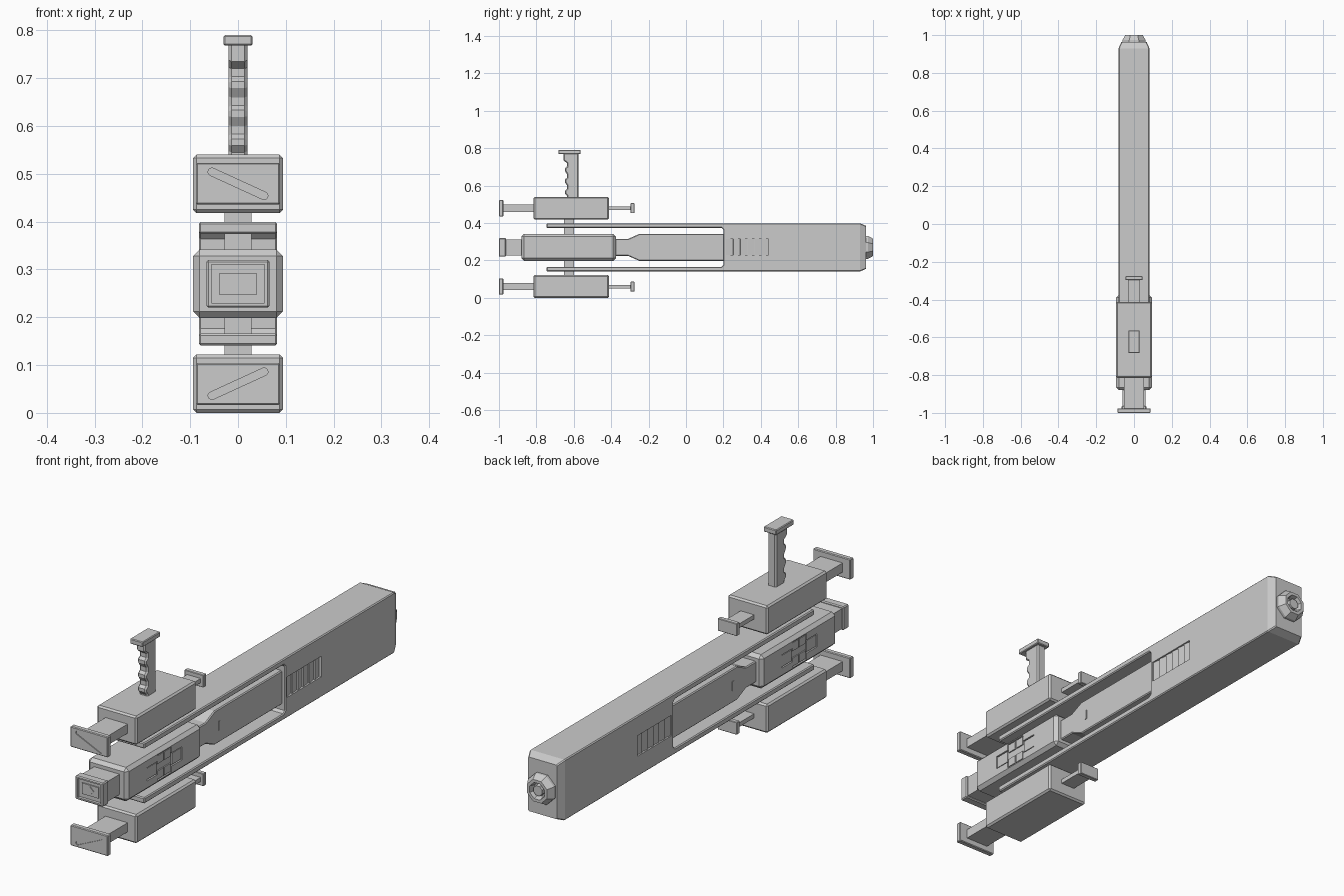
import bpy, bmesh, math
from mathutils import Vector, Matrix

if "Cube" in bpy.data.objects:
    bpy.data.objects.remove(bpy.data.objects["Cube"])

ZC = 0.27  # height of the horizontal symmetry plane

grey = bpy.data.materials.new("grey metal")
grey.diffuse_color = (0.6, 0.6, 0.6, 1)
grey.use_nodes = True
grey.node_tree.nodes["Principled BSDF"].inputs["Base Color"].default_value = grey.diffuse_color


def make(name, bm, bevel=0.0, angle=50):
    bmesh.ops.recalc_face_normals(bm, faces=bm.faces)
    me = bpy.data.meshes.new(name)
    bm.to_mesh(me)
    bm.free()
    me.materials.append(grey)
    ob = bpy.data.objects.new(name, me)
    bpy.context.collection.objects.link(ob)
    if bevel:
        m = ob.modifiers.new("chamfer", 'BEVEL')
        m.width, m.segments = bevel, 1
        m.limit_method, m.angle_limit = 'ANGLE', math.radians(angle)
    return ob


def box(name, x, y, z, bevel=0.0, turn=0.0):
    """Box from (min, max) pairs, optionally turned about z."""
    bm = bmesh.new()
    bmesh.ops.create_cube(bm, size=1)
    size = [b - a for a, b in (x, y, z)]
    mid = Vector([(a + b) / 2 for a, b in (x, y, z)])
    bmesh.ops.scale(bm, vec=size, verts=bm.verts)
    bm.transform(Matrix.Translation(mid) @ Matrix.Rotation(turn, 4, 'Z'))
    return make(name, bm, bevel)


def prism_mesh(points, a, b, axis='x'):
    """Extrude a (y, z) profile along x, or an (x, z) profile along y."""
    place = (lambda p: (a, p[0], p[1])) if axis == 'x' else (lambda p: (p[0], a, p[1]))
    bm = bmesh.new()
    f = bm.faces.new([bm.verts.new(place(p)) for p in points])
    r = bmesh.ops.extrude_face_region(bm, geom=[f])
    d = (b - a, 0, 0) if axis == 'x' else (0, b - a, 0)
    bmesh.ops.translate(bm, vec=d, verts=[v for v in r['geom'] if isinstance(v, bmesh.types.BMVert)])
    return bm


def mirrored(upper):
    """Close a (y, height) half profile below the symmetry plane."""
    return [(y, ZC + h) for y, h in upper] + [(y, ZC - h) for y, h in reversed(upper)]


def cut(target, cutter):
    cutter.hide_render = True
    cutter.hide_viewport = True
    m = target.modifiers.new("cut", 'BOOLEAN')
    m.operation, m.object, m.solver = 'DIFFERENCE', cutter, 'EXACT'


# Long body with two forward prongs and a tapered tail
W = 0.082
bm = prism_mesh([(-0.745, ZC + 0.104), (-0.745, ZC + 0.129), (0.963, ZC + 0.129),
                 (0.963, ZC - 0.129), (-0.745, ZC - 0.129), (-0.745, ZC - 0.104),
                 (0.19, ZC - 0.104), (0.2, ZC - 0.094), (0.2, ZC + 0.094), (0.19, ZC + 0.104)], -W, W)
bmesh.ops.bisect_plane(bm, geom=bm.verts[:] + bm.edges[:] + bm.faces[:],
                       plane_co=(0, 0.93, 0), plane_no=(0, 1, 0))
for v in bm.verts:
    if v.co.y > 0.95:
        v.co.x *= 0.82
        v.co.z = ZC + (v.co.z - ZC) * 0.89
body = make("body", bm, 0.004, 70)

# Vents recessed into both sides of the body
for s in (-1, 1):
    xs = sorted((s * (W - 0.012), s * (W + 0.02)))
    cut(body, box("vent_cutter", xs, (0.213, 0.442), (0.228, 0.315)))
    for i in range(6):
        y = 0.232 + i * 0.038
        xs = sorted((s * (W - 0.013), s * (W - 0.007)))
        box("vent_slat", xs, (y - 0.018, y + 0.018), (0.228, 0.315), turn=s * 0.15)

# Eight-sided rear nozzle with a hollow and a centre peg
bm = bmesh.new()
rings = []
for r, y in ((0.066, 0.955), (0.066, 0.974), (0.05, 1.0), (0.037, 1.0), (0.03, 0.975),
             (0.024, 0.975), (0.022, 0.995)):
    rings.append([bm.verts.new((r * math.cos((i + .5) * math.pi / 4), y,
                                ZC + r * math.sin((i + .5) * math.pi / 4))) for i in range(8)])
for a, b in zip(rings, rings[1:]):
    for i in range(8):
        bm.faces.new((a[i], a[(i + 1) % 8], b[(i + 1) % 8], b[i]))
bm.faces.new(rings[0])
bm.faces.new(rings[-1])
make("rear_nozzle", bm)

# Inner slab between the prongs
make("inner_slab", prism_mesh(mirrored([(-0.42, 0.045), (-0.31, 0.045), (-0.25, 0.072), (0.22, 0.072)]),
                              -0.066, 0.066), 0.004)
for s in (-1, 1):
    box("slab_mark", sorted((s * 0.06, s * 0.069)), (-0.225, -0.215), (0.25, 0.29))

# Front housing with cross-shaped panels
housing = box("front_housing", (-0.094, 0.094), (-0.88, -0.375), (0.198, 0.342), 0.014)
cross = [(-0.745, 0.028), (-0.675, 0.028), (-0.675, 0.054), (-0.58, 0.054), (-0.58, 0.028), (-0.51, 0.028)]
for s in (-1, 1):
    a, b = sorted((s * 0.087, s * 0.11))
    cut(housing, make("cross_cutter", prism_mesh(mirrored(cross), a, b)))
    xs = sorted((s * 0.085, s * 0.092))
    for y in ((-0.741, -0.679), (-0.576, -0.514)):
        box("cross_end_tile", xs, y, (ZC - 0.024, ZC + 0.024))
    for y in ((-0.671, -0.631), (-0.624, -0.584)):
        for z in ((ZC + 0.015, ZC + 0.05), (ZC - 0.05, ZC - 0.015)):
            box("cross_arm_tile", xs, y, z)

# Front muzzle: neck, framed tip, inset panel and diamond
box("muzzle_neck", (-0.06, 0.06), (-0.97, -0.87), (ZC - 0.043, ZC + 0.043))
tip = box("muzzle_tip", (-0.066, 0.066), (-1.0, -0.963), (ZC - 0.05, ZC + 0.05), 0.004)
cut(tip, box("tip_cutter", (-0.055, 0.055), (-1.02, -0.988), (ZC - 0.04, ZC + 0.04)))
box("tip_panel", (-0.039, 0.039), (-0.993, -0.98), (ZC - 0.023, ZC + 0.023))
make("tip_diamond", prism_mesh([(-0.019, ZC), (0, ZC + 0.019), (0.019, ZC), (0, ZC - 0.019)],
                               -0.996, -0.99, 'y'))

# Upper and lower side units, mirrored about the centre plane
for s, side in ((1, "upper"), (-1, "lower")):
    def zz(lo, hi):
        return sorted((ZC + s * lo, ZC + s * hi))
    box(side + "_block", (-0.094, 0.094), (-0.815, -0.412), zz(0.148, 0.27), 0.007)
    box(side + "_strut", (-0.028, 0.028), (-0.652, -0.598), zz(0.06, 0.16))
    box(side + "_front_stalk", (-0.052, 0.052), (-0.98, -0.8), zz(0.19, 0.229))
    plate = box(side + "_front_plate", (-0.088, 0.088), (-1.0, -0.977), zz(0.166, 0.253), 0.003)
    box(side + "_rear_stalk", (-0.032, 0.032), (-0.43, -0.285), zz(0.201, 0.219))
    box(side + "_rear_plate", (-0.045, 0.045), (-0.296, -0.276), zz(0.183, 0.236), 0.002)
    # Diagonal rounded groove on the front plate
    tilt, pts = math.atan2(-0.055, 0.12), []
    for i in range(16):
        t = -math.pi / 2 + (i if i < 8 else i - 1 + 1) * math.pi / 7 - (math.pi / 7 if i >= 8 else 0)
        cx = 0.06 if i < 8 else -0.06
        px, pz = cx + 0.008 * math.cos(t), 0.008 * math.sin(t)
        pts.append((px * math.cos(tilt) - pz * math.sin(tilt),
                    ZC + s * (0.209 + px * math.sin(tilt) + pz * math.cos(tilt))))
    cut(plate, make("groove_cutter", prism_mesh(pts, -1.02, -0.996, 'y')))

# Upright grip with finger notches and a cap
grip = [(-0.575, 0.53), (-0.575, 0.775), (-0.655, 0.775), (-0.655, 0.735)]
for z in (0.725, 0.665, 0.605):
    grip += [(-0.636, z - 0.005), (-0.636, z - 0.022), (-0.648, z - 0.032), (-0.648, z - 0.046)]
grip += [(-0.636, 0.545), (-0.636, 0.53)]
make("grip", prism_mesh(grip, -0.02, 0.02), 0.006, 70)
box("grip_cap", (-0.03, 0.03), (-0.683, -0.563), (0.768, 0.79), 0.003)
